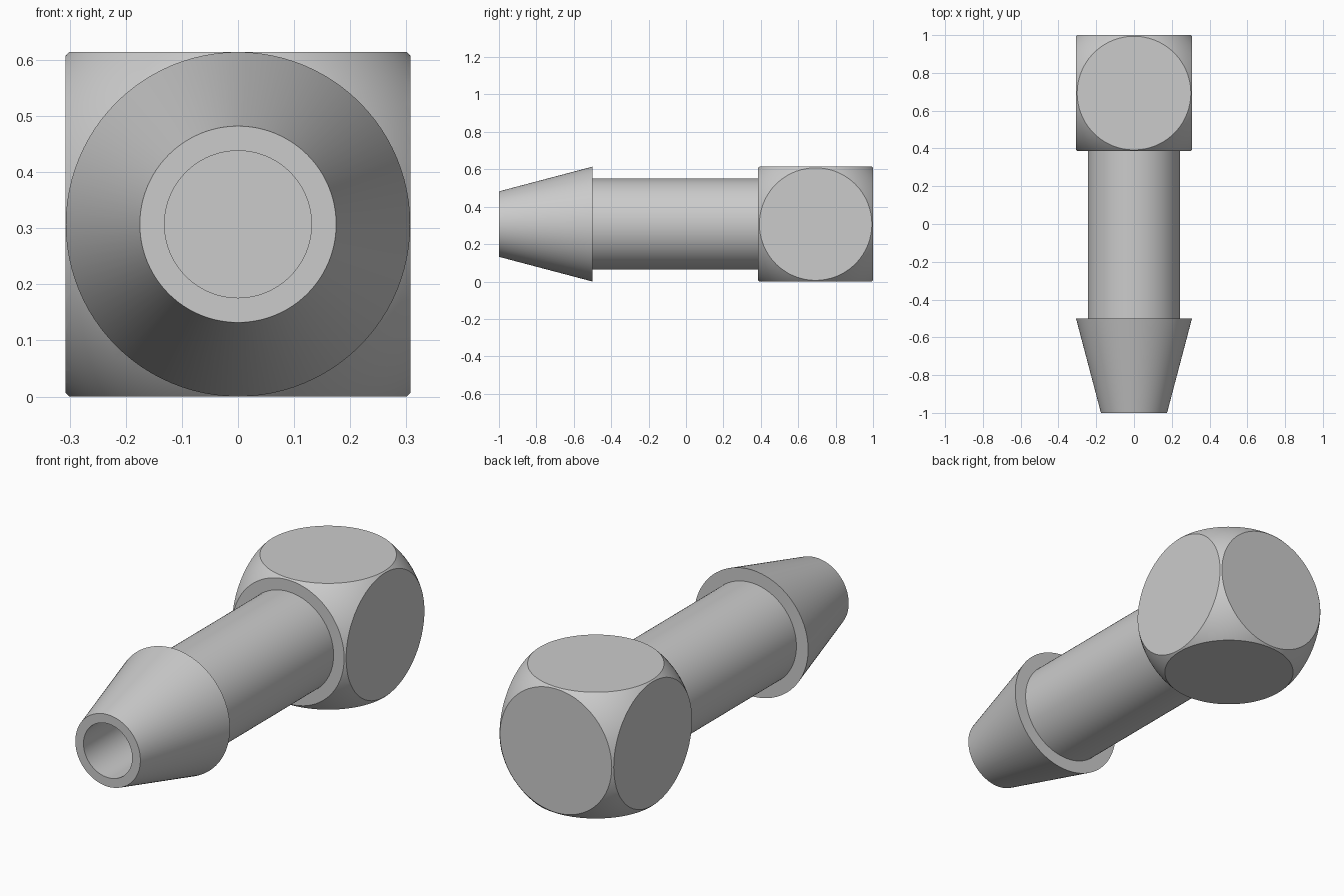
import bpy, bmesh, math
from mathutils import Vector

if "Cube" in bpy.data.objects:
    bpy.data.objects.remove(bpy.data.objects["Cube"])

HALF = 0.307                        # half the width of the block
BLOCK_Y = 1 - HALF                  # centre of the block along the axis
BALL_R = math.hypot(HALF, 0.301)    # sphere that rounds off the block corners

gray = bpy.data.materials.new("plain_gray")
gray.use_nodes = True
color = (0.6, 0.6, 0.6, 1)
gray.diffuse_color = color
gray.node_tree.nodes["Principled BSDF"].inputs["Base Color"].default_value = color


def finish(name, bm, location):
    """Turn the bmesh into a smooth object with sharp edges kept."""
    bmesh.ops.recalc_face_normals(bm, faces=bm.faces)
    mesh = bpy.data.meshes.new(name)
    bm.to_mesh(mesh)
    bm.free()
    mesh.materials.append(gray)
    obj = bpy.data.objects.new(name, mesh)
    obj.location = location
    bpy.context.collection.objects.link(obj)
    bpy.ops.object.select_all(action='DESELECT')
    obj.select_set(True)
    bpy.context.view_layer.objects.active = obj
    bpy.ops.object.shade_smooth_by_angle(angle=math.radians(12))


def lathe(name, profile, steps=96):
    """Spin a (radius, y) profile about the y axis."""
    bm = bmesh.new()
    verts = [bm.verts.new((r, y, 0)) for r, y in profile]
    edges = [bm.edges.new(pair) for pair in zip(verts, verts[1:])]
    bmesh.ops.spin(bm, geom=verts + edges, cent=(0, 0, 0), axis=(0, 1, 0),
                   angle=math.tau, steps=steps)
    bmesh.ops.remove_doubles(bm, verts=bm.verts, dist=1e-5)
    finish(name, bm, (0, 0, HALF))


# Corner block: a ball cut flat on six sides
bm = bmesh.new()
bmesh.ops.create_uvsphere(bm, u_segments=96, v_segments=48, radius=BALL_R)
for axis in range(3):
    for sign in (-1, 1):
        normal = Vector((0, 0, 0))
        normal[axis] = sign
        geom = bm.verts[:] + bm.edges[:] + bm.faces[:]
        cut = bmesh.ops.bisect_plane(bm, geom=geom, dist=1e-6, plane_co=normal * HALF,
                                     plane_no=normal, clear_outer=True)
        rim = [e for e in cut["geom_cut"] if isinstance(e, bmesh.types.BMEdge)]
        bmesh.ops.holes_fill(bm, edges=rim, sides=0)
finish("corner_block", bm, (0, BLOCK_Y, HALF))

# Hollow tube with a tapered barb at the front, its bore ending at the block
block_front = BLOCK_Y - HALF
lathe("barbed_tube", [
    (0, block_front), (0.131, block_front), (0.131, -1), (0.175, -1),
    (HALF, -0.5), (0.244, -0.5), (0.244, block_front + 0.01), (0, block_front + 0.01)])
